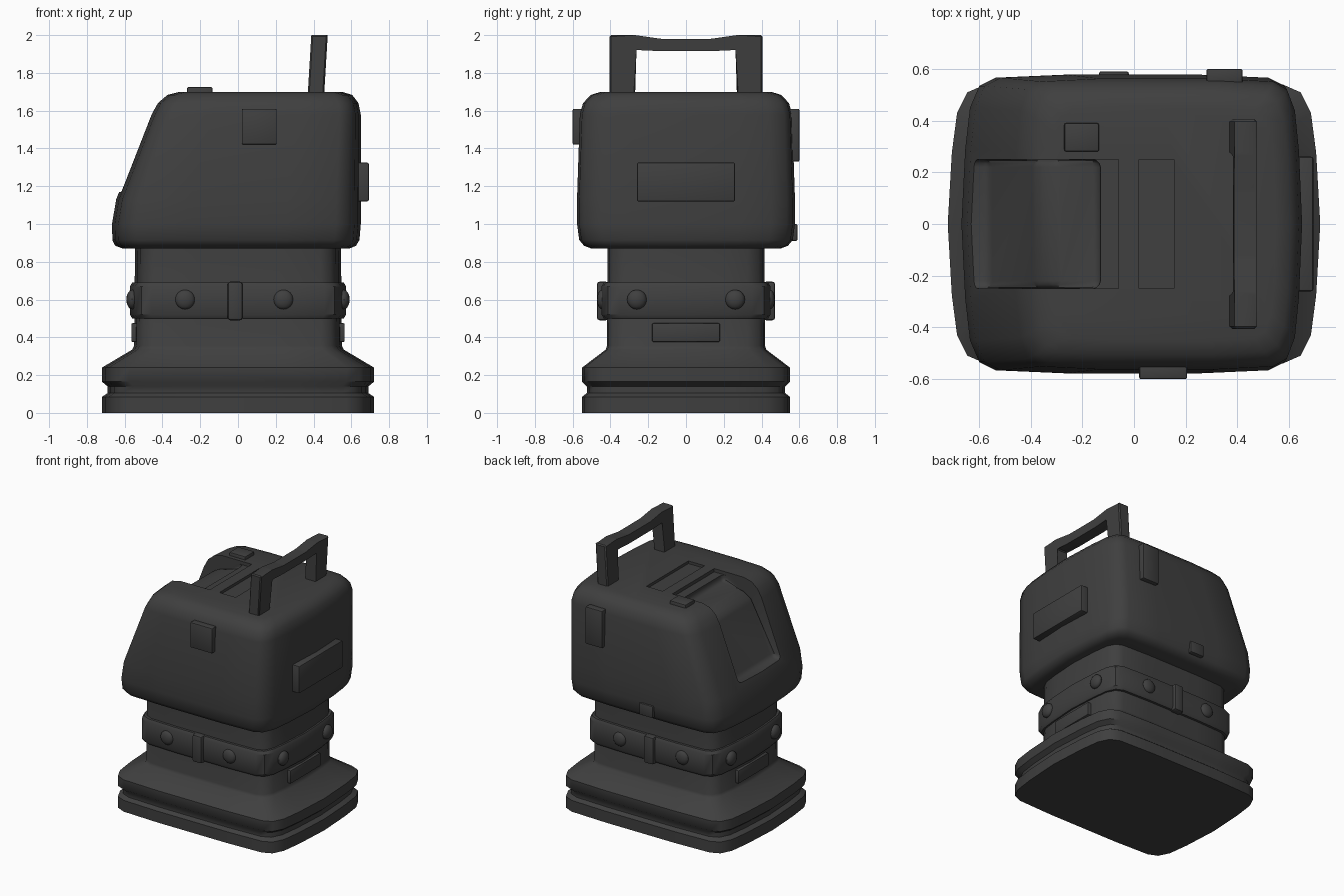
import bpy, bmesh, math
from mathutils import Vector

if "Cube" in bpy.data.objects:
    bpy.data.objects.remove(bpy.data.objects["Cube"])

mat = bpy.data.materials.new("dark_grey")
mat.diffuse_color = (0.05, 0.05, 0.05, 1)
mat.use_nodes = True
mat.node_tree.nodes["Principled BSDF"].inputs["Base Color"].default_value = mat.diffuse_color


def finish(bm, name, bevel=0, segs=2, angle=35):
    if bevel:
        bmesh.ops.bevel(bm, geom=bm.edges[:], offset=bevel, segments=segs,
                        affect='EDGES', profile=0.5)
    bmesh.ops.recalc_face_normals(bm, faces=bm.faces[:])
    me = bpy.data.meshes.new(name)
    bm.to_mesh(me)
    bm.free()
    ob = bpy.data.objects.new(name, me)
    bpy.context.collection.objects.link(ob)
    me.materials.append(mat)
    smooth(ob, angle)
    return ob


def smooth(ob, angle=35):
    bpy.ops.object.select_all(action='DESELECT')
    ob.select_set(True)
    bpy.context.view_layer.objects.active = ob
    bpy.ops.object.shade_smooth_by_angle(angle=math.radians(angle))


# Bulging rounded-rectangle outline, one quarter mirrored to four
quarter = [(1, 0), (.978, .5), (.95, .78), (.895, .925), (.8, .98), (.4, 1), (0, 1)]
outline = quarter[:]
outline += [(-u, v) for u, v in quarter[-2::-1]]
outline += [(u, -v) for u, v in outline[-2:0:-1]]


def loft(name, levels, angle=35):
    """Stack outline rings; each level is z, xmin, xmax, half depth."""
    bm = bmesh.new()
    rings = []
    for z, x0, x1, h in levels:
        c, r = (x0 + x1) / 2, (x1 - x0) / 2
        rings.append([bm.verts.new((c + r * u, h * v, z)) for u, v in outline])
    n = len(outline)
    for a, b in zip(rings, rings[1:]):
        for i in range(n):
            j = (i + 1) % n
            bm.faces.new((a[i], a[j], b[j], b[i]))
    bm.faces.new(rings[0])
    bm.faces.new(rings[-1])
    return finish(bm, name, angle=angle)


def box(name, xr, yr, zr, bevel=0.008):
    bm = bmesh.new()
    bmesh.ops.create_cube(bm, size=1)
    for v in bm.verts:
        v.co = Vector([(r[0] + r[1]) / 2 + c * (r[1] - r[0])
                       for c, r in zip(v.co, (xr, yr, zr))])
    return finish(bm, name, bevel)


def prism(name, pts, to_a, to_b, bevel=0, segs=2):
    """Closed profile joined between two mapping functions."""
    bm = bmesh.new()
    a = [bm.verts.new(to_a(*p)) for p in pts]
    b = [bm.verts.new(to_b(*p)) for p in pts]
    bm.faces.new(a)
    bm.faces.new(b)
    for i in range(len(pts)):
        j = (i + 1) % len(pts)
        bm.faces.new((a[i], a[j], b[j], b[i]))
    return finish(bm, name, bevel, segs)


# Grooved foot and neck
loft("foot_and_neck", [(z, -x, x, y) for z, x, y in [
    (0, .72, .55), (.085, .72, .55), (.105, .69, .525), (.14, .69, .525),
    (.165, .72, .55), (.24, .72, .55), (.335, .56, .425), (.355, .55, .418),
    (.9, .545, .415)]], 50)

# Belt round the neck
loft("belt", [(z, -x, x, y) for z, x, y in [
    (.5, .54, .41), (.5, .56, .435), (.52, .572, .447), (.67, .572, .447),
    (.69, .56, .435), (.69, .54, .41)]])

# Head with sloped left side
head = loft("head", [
    (.87, -.61, .59, .50), (.885, -.65, .625, .54), (.915, -.665, .643, .565),
    (1.0, -.667, .65, .577), (1.13, -.645, .65, .577), (1.58, -.468, .65, .562),
    (1.64, -.435, .638, .545), (1.683, -.385, .605, .505), (1.7, -.32, .55, .45)], 45)

# Scooped recess, its upper step and a shallow top slot
scoop = prism("scoop_cutter",
              [(-.95, 1.17), (-.56, 1.17), (-.38, 1.57), (-.31, 1.61),
               (-.13, 1.63), (-.13, 1.9), (-.95, 1.9)],
              lambda x, z: (x, -.25, z), lambda x, z: (x, .25, z), .03, 3)
step = box("step_cutter", (-.2, -.06), (-.25, .25), (1.675, 1.85), 0)
slot = box("slot_cutter", (.02, .155), (-.25, .25), (1.68, 1.85), 0)
for c in (scoop, step, slot):
    m = head.modifiers.new("cut", 'BOOLEAN')
    m.operation = 'DIFFERENCE'
    m.solver = 'EXACT'
    m.object = c
    bpy.context.view_layer.objects.active = head
    bpy.ops.object.modifier_apply(modifier=m.name)
    bpy.data.objects.remove(c)
smooth(head, 45)

# Carry handle, leaning slightly to the right
half = [(.13, 1.98), (.27, 2.0), (.405, 2.0), (.405, 1.66), (.27, 1.66),
        (.27, 1.93), (.13, 1.915)]
profile = half + [(-y, z) for y, z in half[::-1]]


def lean(x):
    return lambda y, z: (x + .06 * (z - 1.7), y, z)


prism("carry_handle", profile, lean(.37), lean(.457), .008, 1)

# Panels on the head
box("front_panel", (.02, .205), (-.6, -.54), (1.42, 1.61))
box("back_panel", (.28, .42), (.54, .6), (1.33, 1.61))
box("back_small_panel", (-.135, -.02), (.54, .59), (.91, 1.0))
box("side_panel", (.6, .693), (-.26, .26), (1.12, 1.325))
box("top_button", (-.27, -.135), (.28, .39), (1.66, 1.725))

# Mirrored neck plates, buckles and rivets
for s, side in ((1, "a"), (-1, "b")):
    box("neck_plate_" + side, sorted((s * .5, s * .565)), (-.18, .18), (.375, .475))
    box("buckle_" + side, (-.055, .025), sorted((s * .41, s * .472)), (.49, .695), .015)
    spots = [((x, s * .445, .6), (1, .5, 1)) for x in (-.28, .24)]
    spots += [((s * .56, y, .6), (.6, 1, 1)) for y in (-.26, .26)]
    for pos, scale in spots:
        bm = bmesh.new()
        bmesh.ops.create_uvsphere(bm, u_segments=16, v_segments=8, radius=.052)
        for v in bm.verts:
            v.co = Vector(pos) + Vector([a * b for a, b in zip(v.co, scale)])
        finish(bm, "rivet")
